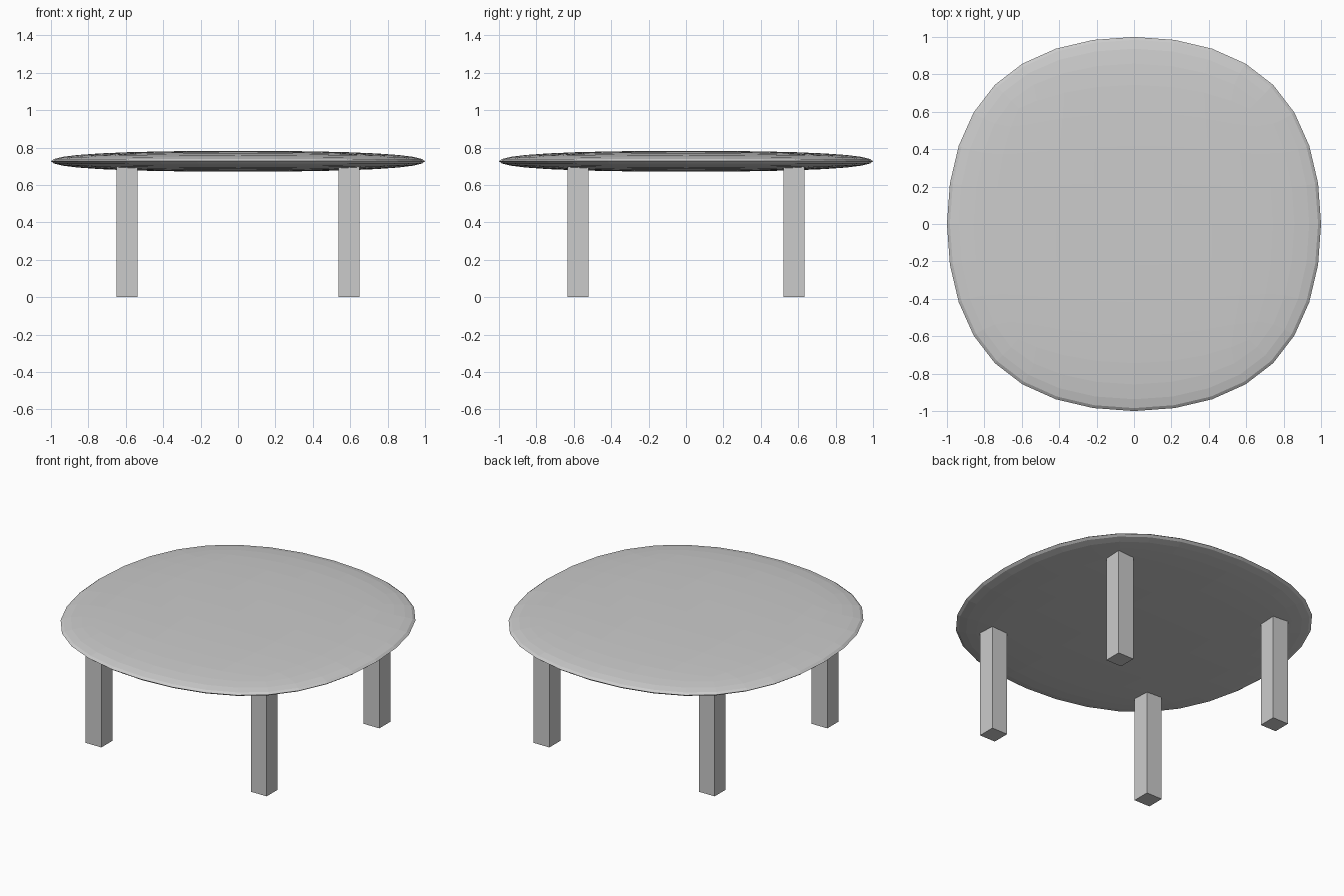
import bpy

if "Cube" in bpy.data.objects:
    bpy.data.objects.remove(bpy.data.objects["Cube"])

# Tabletop: subdivided cube flattened into a rounded-square pillow
bpy.ops.mesh.primitive_cube_add(size=2)
top = bpy.context.object
top.name = "tabletop"
sub = top.modifiers.new("round", 'SUBSURF')
sub.levels = sub.render_levels = 3
bpy.ops.object.modifier_apply(modifier=sub.name)

HALF = (1.0, 1.0, 0.056)
CENTRE_Z = 0.727
reach = max(v.co.x for v in top.data.vertices)


def fuller(u):
    """Push the rounded form slightly toward its corners."""
    return u + 0.09 * u * (1 - abs(u))


for v in top.data.vertices:
    for i in range(3):
        v.co[i] = fuller(v.co[i] / reach) * HALF[i]
    v.co.z += CENTRE_Z
bpy.ops.object.shade_flat()


# Legs: four square posts reaching into the underside
LEG_W, LEG_H = 0.113, 0.71
for y, row in ((-0.578, "front"), (0.578, "back")):
    for x, side in ((-0.594, "left"), (0.594, "right")):
        bpy.ops.mesh.primitive_cube_add(size=1, location=(x, y, LEG_H / 2))
        leg = bpy.context.object
        leg.name = f"{row}_{side}_leg"
        leg.scale = (LEG_W, LEG_W, LEG_H)
